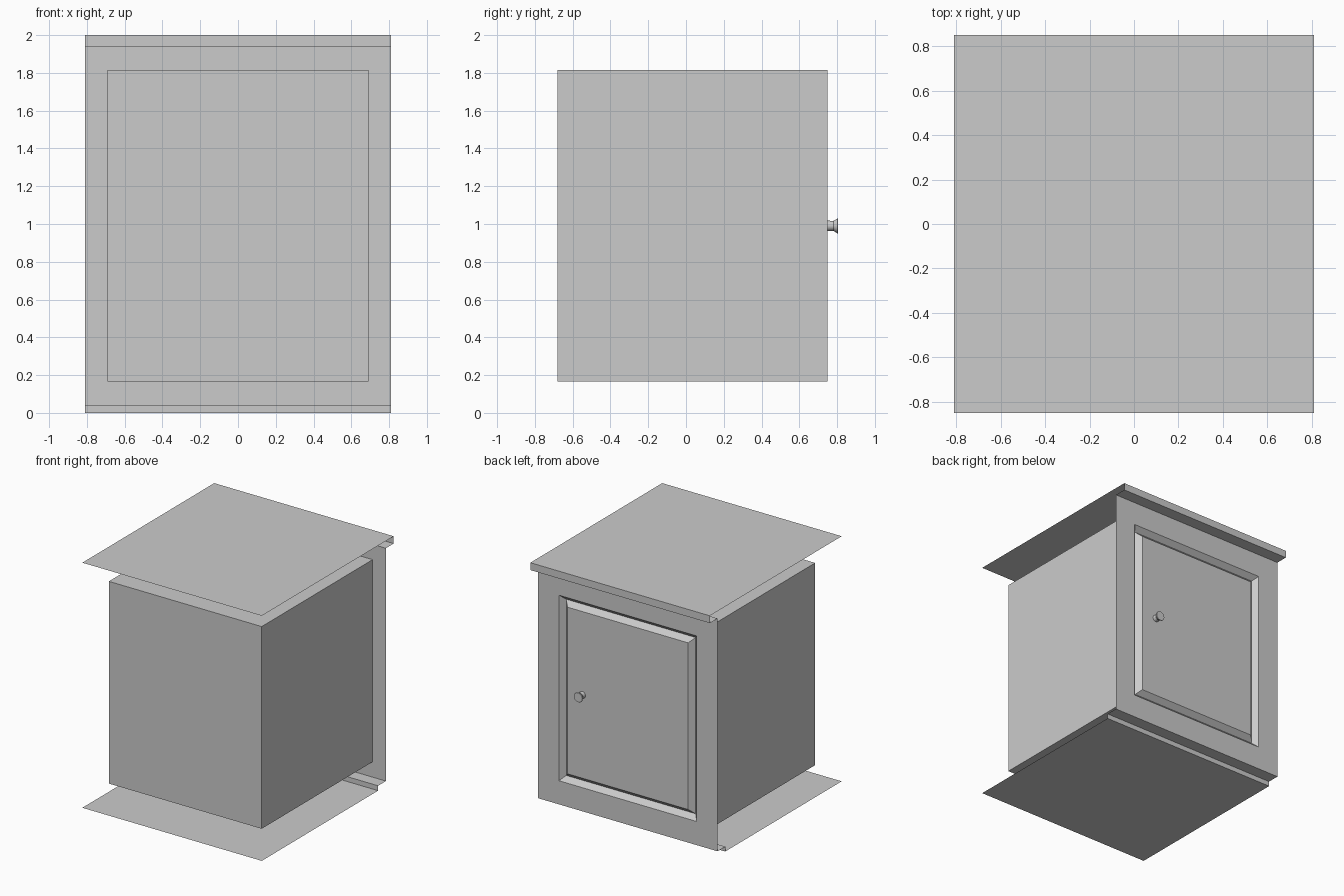
import bpy, bmesh
from math import cos, sin, tau

cube = bpy.data.objects.get("Cube")
if cube:
    bpy.data.objects.remove(cube, do_unlink=True)

grey = bpy.data.materials.new("plain grey")
grey.use_nodes = True
colour = (0.6, 0.6, 0.6, 1)
grey.diffuse_color = colour
grey.node_tree.nodes["Principled BSDF"].inputs["Base Color"].default_value = colour

MID_Z = 0.99      # height of the middle of the door
HALF_W = 0.81     # half the overall width
FRONT = 0.75      # plane of the door face


def finish(name, bm):
    mesh = bpy.data.meshes.new(name)
    bm.to_mesh(mesh)
    bm.free()
    mesh.materials.append(grey)
    obj = bpy.data.objects.new(name, mesh)
    bpy.context.collection.objects.link(obj)
    return obj


def bridge(bm, loops):
    """Join successive vertex loops with quads."""
    for a, b in zip(loops, loops[1:]):
        n = len(a)
        for i in range(n):
            j = (i + 1) % n
            bm.faces.new((a[i], a[j], b[j], b[i]))


def nested_rectangles(name, sizes, cap_first=False, cap_last=False):
    """Rectangles given as (half width, half height, y), joined in order."""
    bm = bmesh.new()
    loops = [[bm.verts.new((sx * w, y, MID_Z + sz * h))
              for sx, sz in ((1, -1), (-1, -1), (-1, 1), (1, 1))]
             for w, h, y in sizes]
    bridge(bm, loops)
    if cap_first:
        bm.faces.new(loops[0][::-1])
    if cap_last:
        bm.faces.new(loops[-1])
    return finish(name, bm)


def strip(name, profile):
    """Sheet made by running a (y, z) profile across the width."""
    bm = bmesh.new()
    rows = [[bm.verts.new((x, y, z)) for x in (-HALF_W, HALF_W)] for y, z in profile]
    for a, b in zip(rows, rows[1:]):
        bm.faces.new((a[0], a[1], b[1], b[0]))
    return finish(name, bm)


# Thin top sheet with a front lip, and bottom sheet with a recessed toe riser
strip("top_sheet", [(-0.85, 2), (0.85, 2), (0.85, 1.94), (FRONT, 1.94)])
strip("bottom_sheet", [(FRONT, 0.04), (0.65, 0.04), (0.65, 0), (-0.85, 0)])

# Flat frame around the front
nested_rectangles("face_frame", [(HALF_W, 0.95, FRONT), (0.69, 0.825, FRONT)])

# Cabinet box and its door with a V groove round the panel
nested_rectangles("cabinet_body", [(0.69, 0.825, -0.68), (0.69, 0.825, FRONT)],
                  cap_first=True)
nested_rectangles("door", [(0.69, 0.825, FRONT), (0.622, 0.757, FRONT),
                           (0.584, 0.719, 0.71), (0.545, 0.68, FRONT)],
                  cap_last=True)

# Flared round knob
bm = bmesh.new()
sides = 20
rings = [[bm.verts.new((0.41 - r * cos(tau * i / sides), y, MID_Z + r * sin(tau * i / sides)))
          for i in range(sides)]
         for r, y in ((0.028, FRONT), (0.026, 0.78), (0.04, 0.802), (0.038, 0.806))]
bridge(bm, rings)
bm.faces.new(rings[-1])
bmesh.ops.recalc_face_normals(bm, faces=bm.faces)
knob = finish("door_knob", bm)
bpy.ops.object.select_all(action="DESELECT")
knob.select_set(True)
bpy.context.view_layer.objects.active = knob
bpy.ops.object.shade_smooth_by_angle()
